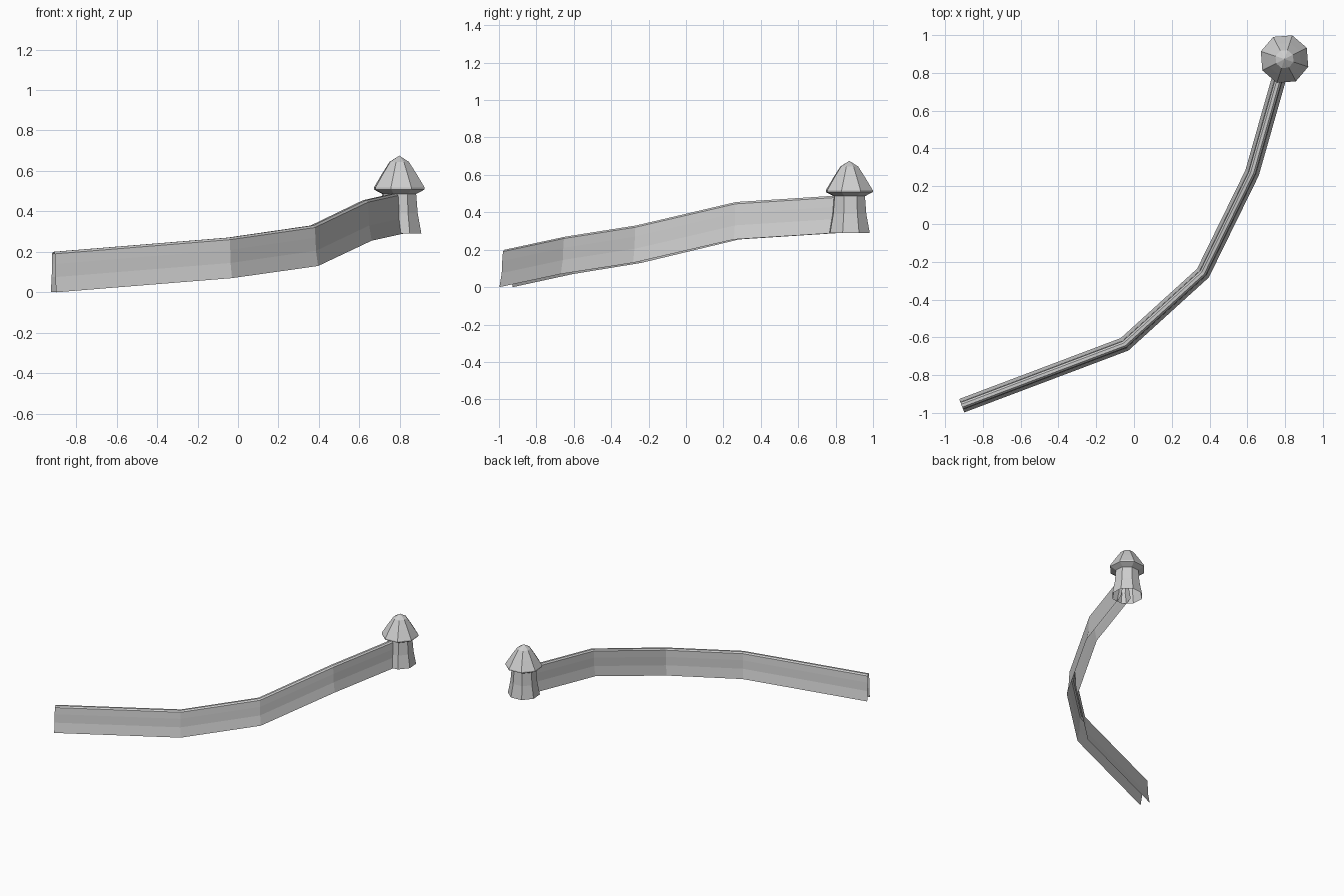
import bpy, bmesh, math
from mathutils import Vector

if "Cube" in bpy.data.objects:
    bpy.data.objects.remove(bpy.data.objects["Cube"])

stone = bpy.data.materials.new("grey stone")
stone.diffuse_color = (0.62, 0.62, 0.62, 1)
stone.use_nodes = True
stone.node_tree.nodes["Principled BSDF"].inputs["Base Color"].default_value = stone.diffuse_color


def make_object(name, bm):
    mesh = bpy.data.meshes.new(name)
    bm.to_mesh(mesh)
    bm.free()
    mesh.materials.append(stone)
    obj = bpy.data.objects.new(name, mesh)
    bpy.context.collection.objects.link(obj)
    return obj


# Rampart wall: an open-bottomed profile swept along a rising, bending path
path = [Vector(p) for p in ((-0.912, -0.962, 0), (-0.05, -0.637, 0.07),
                            (0.365, -0.26, 0.13), (0.625, 0.27, 0.255),
                            (0.79, 0.85, 0.292))]
half = [(0.038, 0), (0.025, 0.075), (0.022, 0.14), (0.018, 0.19), (0.008, 0.2)]
profile = half + [(-o, h) for o, h in reversed(half)]


def side(a, b):
    d = (b - a).to_2d().normalized()
    return Vector((d.y, -d.x))


bm = bmesh.new()
rows = []
for i, p in enumerate(path):
    n0 = side(path[max(i - 1, 0)], path[max(i, 1)])
    last = len(path) - 1
    n1 = side(path[min(i, last - 1)], path[min(i + 1, last)])
    m = (n0 + n1).normalized()
    m /= m.dot(n0)  # keep the width constant through each mitred bend
    rows.append([bm.verts.new((p.x + m.x * o, p.y + m.y * o, p.z + h))
                 for o, h in profile])
for a, b in zip(rows, rows[1:]):
    for j in range(len(profile) - 1):
        bm.faces.new((a[j], b[j], b[j + 1], a[j + 1]))
make_object("rampart_wall", bm)


# Eight-sided turret parts, made from radius and height rings
CX, CY, SIDES, PHASE = 0.797, 0.873, 8, math.radians(27)


def lathe(name, rings, apex=None):
    bm = bmesh.new()
    loops = []
    for r, z in rings:
        angles = [PHASE + 2 * math.pi * k / SIDES for k in range(SIDES)]
        loops.append([bm.verts.new((CX + r * math.cos(t), CY + r * math.sin(t), z))
                      for t in angles])
    for a, b in zip(loops, loops[1:]):
        for k in range(SIDES):
            n = (k + 1) % SIDES
            bm.faces.new((a[k], a[n], b[n], b[k]))
    if apex:
        tip = bm.verts.new((CX, CY, apex))
        for k in range(SIDES):
            bm.faces.new((loops[-1][k], loops[-1][(k + 1) % SIDES], tip))
    return make_object(name, bm)


# Flared turret body, open underneath
lathe("turret_body", [(0.115, 0.29), (0.096, 0.39), (0.088, 0.486)])
# Overhanging roof with a blunt tip
lathe("turret_roof", [(0.088, 0.486), (0.132, 0.508), (0.132, 0.518),
                      (0.09, 0.585), (0.05, 0.645)], apex=0.675)
